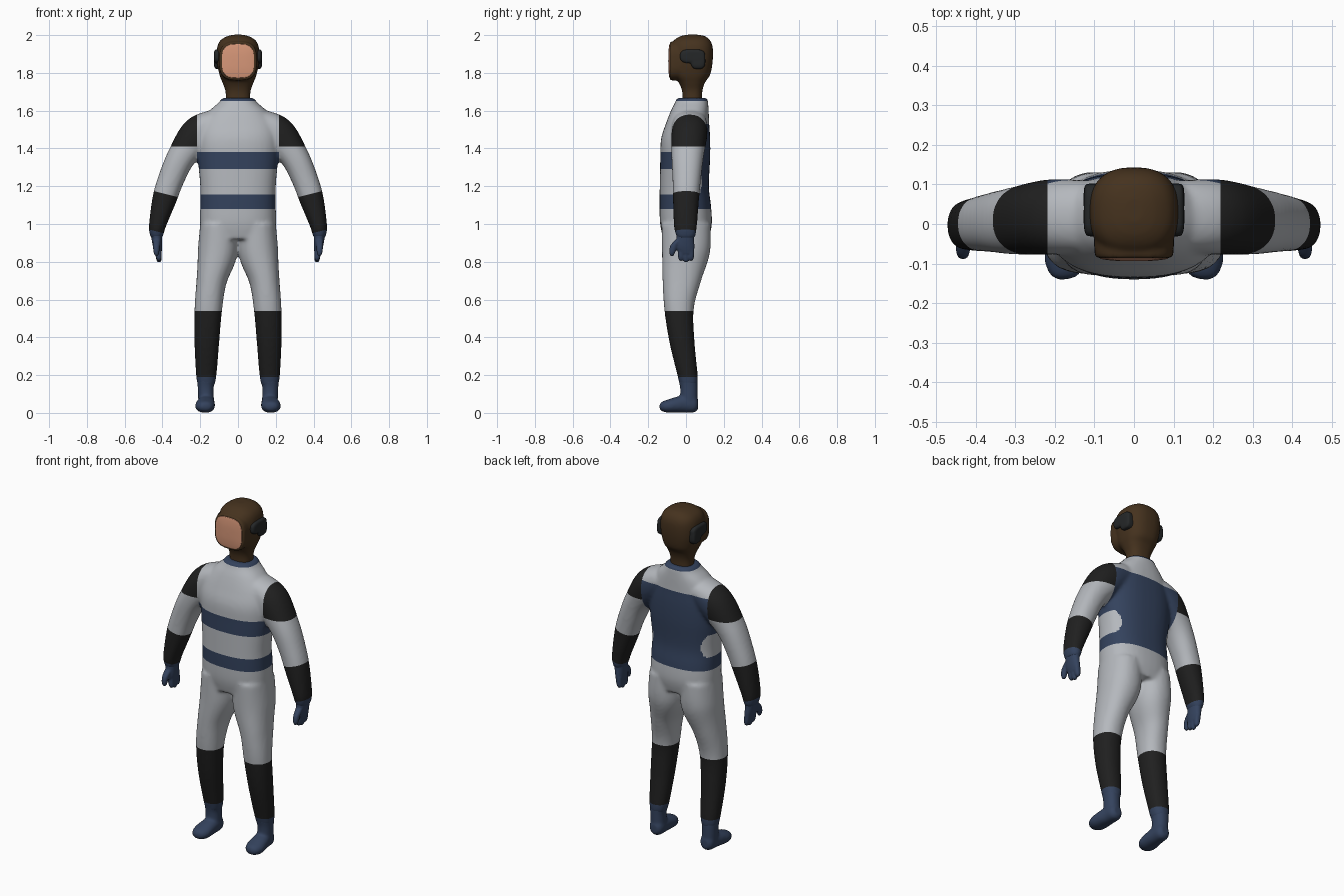
import bpy, bmesh, math
from mathutils import Vector

if "Cube" in bpy.data.objects:
    bpy.data.objects.remove(bpy.data.objects["Cube"], do_unlink=True)


def material(name, color):
    m = bpy.data.materials.new(name)
    m.use_nodes = True
    m.diffuse_color = (*color, 1)
    m.node_tree.nodes["Principled BSDF"].inputs["Base Color"].default_value = (*color, 1)
    return m


GREY = material("light grey cloth", (.46, .48, .51))
BLACK = material("black cloth", (.014, .014, .014))
NAVY = material("navy cloth", (.034, .055, .11))
BROWN = material("brown hood", (.06, .032, .013))
SKIN = material("skin", (.68, .31, .19))
PAD = material("charcoal pad", (.018, .02, .021))

DEPTH, UP = Vector((0, 1, 0)), Vector((0, 0, 1))


def spline(rows, steps=6):
    """Catmull-Rom interpolation through rows of numbers."""
    out = []
    for i in range(len(rows) - 1):
        p0, p1, p2, p3 = (rows[min(max(i + k, 0), len(rows) - 1)] for k in (-1, 0, 1, 2))
        for s in range(steps):
            t = s / steps
            out.append([.5 * (2 * b + (c - a) * t + (2 * a - 5 * b + 4 * c - d) * t * t
                              + (3 * b - a - 3 * c + d) * t ** 3)
                        for a, b, c, d in zip(p0, p1, p2, p3)])
    return out + [list(rows[-1])]


def loft(bm, rows, side=DEPTH, power=2.2, mirror=1, segments=36):
    """Closed tube through rows of (x, y, z, half width, half size along side)."""
    rows = spline(rows)
    points = [Vector((r[0] * mirror, r[1], r[2])) for r in rows]
    rings = []
    for i, r in enumerate(rows):
        tangent = points[min(i + 1, len(rows) - 1)] - points[max(i - 1, 0)]
        across = side.cross(tangent).normalized()
        ring = []
        for k in range(segments):
            a = math.tau * k / segments
            c, s = math.cos(a), math.sin(a)
            u = math.copysign(abs(c) ** (2 / power), c) * max(r[3], .002)
            v = math.copysign(abs(s) ** (2 / power), s) * max(r[4], .002)
            ring.append(bm.verts.new(points[i] + across * u + side * v))
        rings.append(ring)
    for lower, upper in zip(rings, rings[1:]):
        for k in range(segments):
            j = (k + 1) % segments
            bm.faces.new((lower[k], lower[j], upper[j], upper[k]))
    bm.faces.new(rings[0][::-1])
    bm.faces.new(rings[-1])


def finish(name, bm, materials, voxel=0, smooth=0):
    """Turn the bmesh into a smooth object, fusing its pieces if voxel is set."""
    bmesh.ops.recalc_face_normals(bm, faces=bm.faces)
    mesh = bpy.data.meshes.new(name)
    bm.to_mesh(mesh)
    bm.free()
    ob = bpy.data.objects.new(name, mesh)
    bpy.context.scene.collection.objects.link(ob)
    if voxel:
        remesh = ob.modifiers.new("fuse", 'REMESH')
        remesh.mode, remesh.voxel_size = 'VOXEL', voxel
        relax = ob.modifiers.new("relax", 'SMOOTH')
        relax.factor, relax.iterations = .5, smooth
        graph = bpy.context.evaluated_depsgraph_get()
        ob.data = bpy.data.meshes.new_from_object(ob.evaluated_get(graph))
        ob.modifiers.clear()
        ob.data.name = name
        bpy.data.meshes.remove(mesh)
    ob.data.materials.clear()
    for m in materials:
        ob.data.materials.append(m)
    ob.data.shade_smooth()
    return ob


# Suit: torso, arms and legs fused
TORSO = [(.92, 0, .185, .12), (1, 0, .2, .137), (1.1, -.004, .2, .136), (1.2, -.009, .2, .13),
         (1.35, -.004, .213, .132), (1.45, -.002, .216, .13), (1.53, .008, .2, .115),
         (1.6, .02, .15, .1), (1.645, .03, .1, .087), (1.668, .033, .086, .083)]
ARM = [(.12, .02, 1.54, .07, .09), (.21, .018, 1.475, .095, .095), (.3, .008, 1.355, .076, .085),
       (.355, .004, 1.235, .069, .075), (.39, 0, 1.13, .064, .069), (.425, -.003, 1, .046, .062),
       (.431, -.002, .95, .038, .055), (.432, 0, .92, .026, .045)]
LEG = [(.1, 0, 1, .1, .13), (.108, 0, .85, .105, .127), (.14, -.022, .7, .08, .102),
       (.157, -.037, .55, .073, .078), (.165, -.022, .38, .066, .067),
       (.168, .008, .2, .054, .054), (.17, .014, .14, .043, .046)]
bm = bmesh.new()
loft(bm, [(0, y, z, a, b) for z, y, a, b in TORSO], power=2.4)
for m in (1, -1):
    loft(bm, ARM, mirror=m)
    loft(bm, LEG, mirror=m)
suit = finish("suit", bm, (GREY, BLACK, NAVY), .01, 8)

# Colour seams: cut the suit along each boundary, then colour by region
CUFF, FOREARM, TILT, ARMHOLE = .853, 1.063, .25, .218
BANDS = ((1.08, 1.155), (1.29, 1.38))
YOKE, COLLAR, KNEE, ANKLE, SLEEVE = 1.53, 1.652, .54, .19, 1.41


def suit_colour(c):
    x, y, z = abs(c.x), c.y, c.z
    if x > ARMHOLE and z > .85:
        f = z - TILT * x
        if f < CUFF:
            return 2
        return 1 if z > SLEEVE or f < FOREARM else 0
    if z > COLLAR or z < ANKLE:
        return 2
    if z < KNEE:
        return 1
    if any(low < z < high for low, high in BANDS):
        return 2
    if BANDS[0][0] < z < YOKE:
        bulge = math.sqrt(max(0, 1 - ((z - 1.222) / .07) ** 2))
        return 2 if y > (.03 if z > 1.3 else .05 + .035 * bulge) else 0
    return 0


bm = bmesh.new()
bm.from_mesh(suit.data)
cuts = [((0, 0, z), UP) for z in (YOKE, COLLAR, KNEE, ANKLE, SLEEVE, *BANDS[0], *BANDS[1])]
for m in (1, -1):
    cuts.append(((ARMHOLE * m, 0, 0), (1, 0, 0)))
    cuts += [((0, 0, h), (-TILT * m, 0, 1)) for h in (CUFF, FOREARM)]
for co, no in cuts:
    bmesh.ops.bisect_plane(bm, geom=bm.verts[:] + bm.edges[:] + bm.faces[:],
                           dist=.0001, plane_co=co, plane_no=no)
for face in bm.faces:
    face.material_index = suit_colour(face.calc_center_median())
    face.smooth = True
bm.to_mesh(suit.data)
bm.free()

# Boots and gloves
FOOT = [(.167, .064, .045, .022, .025), (.167, .045, .048, .04, .045), (.168, 0, .048, .044, .047),
        (.172, -.05, .043, .05, .042), (.175, -.095, .036, .051, .035),
        (.177, -.128, .034, .036, .025), (.177, -.14, .033, .014, .012)]
ANKLE_TUBE = [(.169, .01, .175, .049, .05), (.171, .015, .13, .042, .046), (.168, .015, .05, .042, .046)]
PALM = [(.432, 0, .965, .03, .05), (.43, -.004, .925, .028, .047), (.426, -.005, .88, .024, .05),
        (.422, .002, .845, .018, .04)]
THUMB = [(.43, -.035, .915, .02, .022), (.432, -.062, .885, .018, .021),
         (.432, -.073, .85, .015, .016), (.43, -.074, .83, .008, .008)]
for word, m in (("left", 1), ("right", -1)):
    bm = bmesh.new()
    loft(bm, FOOT, side=UP, mirror=m)
    loft(bm, ANKLE_TUBE, mirror=m)
    finish(word + "_boot", bm, (NAVY,), .007, 8)

    bm = bmesh.new()
    loft(bm, PALM, mirror=m)
    loft(bm, THUMB, mirror=m)
    for i in range(3):
        y = -.026 + .026 * i
        tip = .797 + .008 * abs(i - 1)
        loft(bm, [(.424, y, .87, .018, .018), (.421, y, .835, .016, .017),
                  (.418, y, tip + .01, .013, .014), (.417, y, tip, .006, .007)], mirror=m)
    finish(word + "_glove", bm, (NAVY,), .005, 4)

# Hood with a raised frame around the face
HOOD = [(1.62, .033, .065, .052), (1.7, .033, .066, .053), (1.75, .031, .083, .07),
        (1.79, .028, .098, .1), (1.86, .03, .112, .111), (1.93, .031, .111, .111),
        (1.97, .032, .095, .097), (1.993, .035, .06, .068), (2.002, .035, .025, .03)]
bm = bmesh.new()
loft(bm, [(0, y, z, a, b) for z, y, a, b in HOOD], power=2.5)
loft(bm, [(0, .02, 1.863, .09, .09), (0, -.03, 1.863, .1, .102),
          (0, -.07, 1.863, .1, .103), (0, -.086, 1.863, .096, .1)], side=UP, power=3)
finish("hood", bm, (BROWN,), .007, 6)

# Face plate
bm = bmesh.new()
loft(bm, [(0, -.06, 1.863, .086, .09), (0, -.084, 1.863, .086, .09), (0, -.089, 1.863, .08, .083),
          (0, -.093, 1.863, .045, .045), (0, -.094, 1.863, .002, .002)], side=UP, power=3.2)
finish("face", bm, (SKIN,))

# Ear pads: a long upper pad with a lower rear lobe
for word, m in (("left", 1), ("right", -1)):
    bm = bmesh.new()
    for y, z, a, b in ((.035, 1.888, .066, .037), (.064, 1.866, .038, .045)):
        loft(bm, [(.08, y, z, a, b), (.115, y, z, a, b), (.123, y, z, a * .9, b * .88),
                  (.127, y, z, a * .6, b * .6)], side=UP, power=3, mirror=m)
    finish(word + "_ear_pad", bm, (PAD,), .005, 4)
